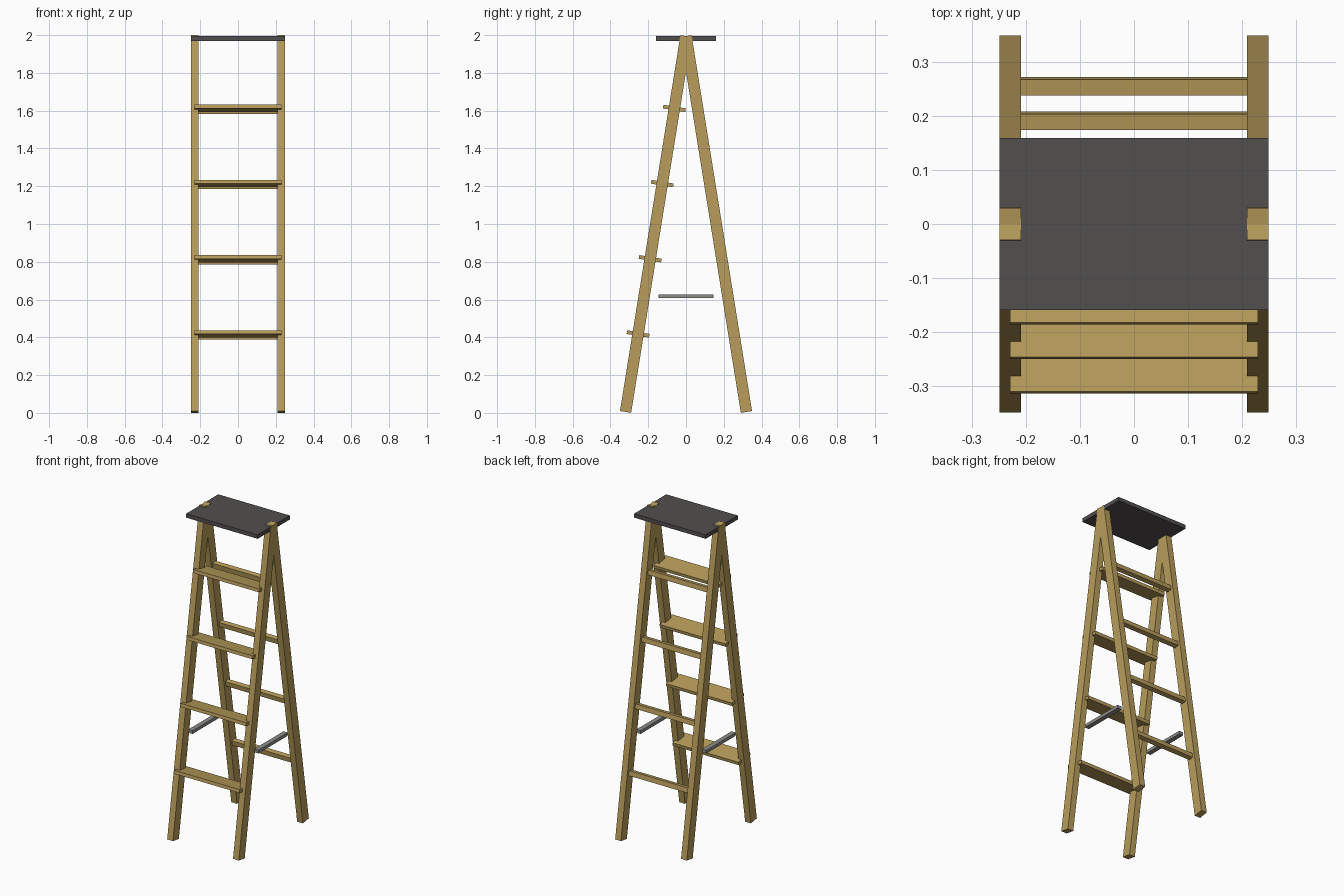
import bpy, math
from mathutils import Matrix, Vector

if "Cube" in bpy.data.objects:
    bpy.data.objects.remove(bpy.data.objects["Cube"])


def material(name, rgb):
    m = bpy.data.materials.new(name)
    m.diffuse_color = (*rgb, 1)
    m.use_nodes = True
    m.node_tree.nodes["Principled BSDF"].inputs["Base Color"].default_value = m.diffuse_color
    return m


WOOD = material("warm wood", (0.48, 0.335, 0.105))
DARK = material("dark grey top", (0.085, 0.077, 0.077))
STEEL = material("grey steel", (0.27, 0.27, 0.255))


def box(name, size, loc, mat, tilt=0.0):
    """Box of a given size, tilted about the x axis."""
    bpy.ops.mesh.primitive_cube_add(size=1)
    ob = bpy.context.object
    ob.name = name
    ob.data.transform(Matrix.Diagonal((*size, 1)))
    ob.location = loc
    ob.rotation_euler = (tilt, 0, 0)
    ob.data.materials.append(mat)
    return ob


FOOT_Y, Z0, Z1 = 0.32, 0.005, 1.995
RISE = Z1 - Z0
ANGLE = math.atan2(FOOT_Y, RISE)
LENGTH = math.hypot(FOOT_Y, RISE)


def leg_y(z):
    """Distance of the leg centre line from the middle at height z."""
    return FOOT_Y * (Z1 - z) / RISE


# Four splayed legs meeting at the top
for side, sx in (("left", -1), ("right", 1)):
    for end, sy in (("front", -1), ("back", 1)):
        box(f"{end}_leg_{side}", (0.04, 0.06, LENGTH),
            (sx * 0.23, sy * FOOT_Y / 2, (Z0 + Z1) / 2), WOOD, sy * ANGLE)
    # Side spreader bar
    box(f"spreader_{side}", (0.03, 0.292, 0.02), (sx * 0.23, 0, 0.617), STEEL)

# Front treads and back rungs
for k in range(4):
    z = 0.418 + 0.398 * k
    box(f"tread_{k + 1}", (0.46, 0.12, 0.02), (0, -leg_y(z), z), WOOD, -ANGLE)
    z -= 0.012
    box(f"back_rung_{k + 1}", (0.44, 0.03, 0.03), (0, leg_y(z), z), WOOD, ANGLE)

# Top platform, leg ends just showing through
box("top_platform", (0.5, 0.32, 0.025), (0, 0, 1.9815), DARK)
